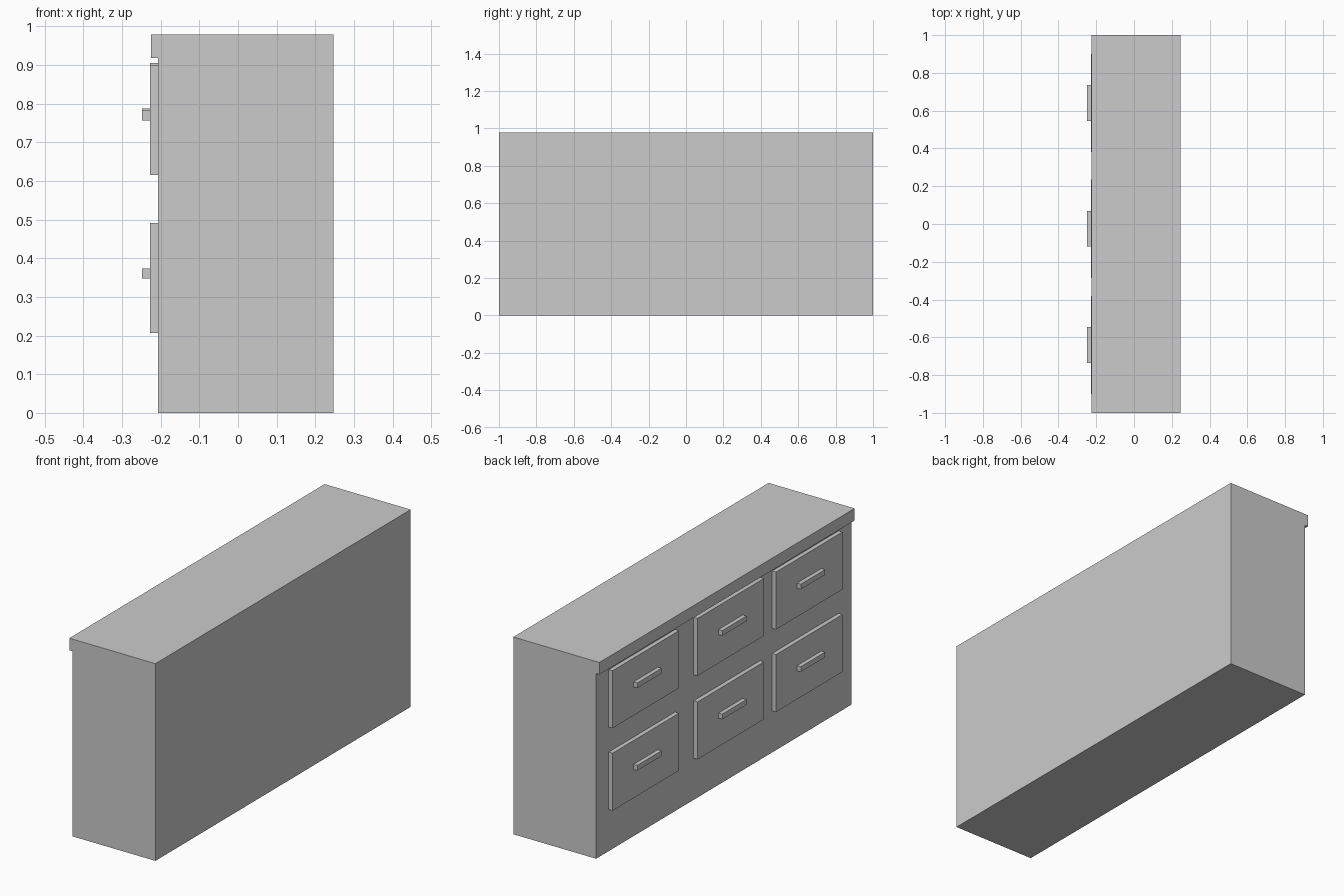
import bpy
import bmesh

if "Cube" in bpy.data.objects:
    bpy.data.objects.remove(bpy.data.objects["Cube"])


def box(name, x, y, z):
    """Box spanning the given (min, max) ranges."""
    bm = bmesh.new()
    bmesh.ops.create_cube(bm, size=1)
    for v in bm.verts:
        v.co = [r[0] if c < 0 else r[1] for c, r in zip(v.co, (x, y, z))]
    mesh = bpy.data.meshes.new(name)
    bm.to_mesh(mesh)
    bm.free()
    obj = bpy.data.objects.new(name, mesh)
    bpy.context.collection.objects.link(obj)
    return obj


def extrude_profile(name, profile, y0, y1):
    """Extrude an (x, z) outline along y."""
    bm = bmesh.new()
    face = bm.faces.new([bm.verts.new((x, y0, z)) for x, z in profile])
    out = bmesh.ops.extrude_face_region(bm, geom=[face])
    for v in out["geom"]:
        if isinstance(v, bmesh.types.BMVert):
            v.co.y = y1
    bmesh.ops.recalc_face_normals(bm, faces=bm.faces)
    mesh = bpy.data.meshes.new(name)
    bm.to_mesh(mesh)
    bm.free()
    obj = bpy.data.objects.new(name, mesh)
    bpy.context.collection.objects.link(obj)
    return obj


BACK, FRONT, LIP = 0.247, -0.207, -0.225
PANEL, GRIP = -0.228, -0.248

# Cabinet body with the overhanging top edge
extrude_profile("cabinet_body", [
    (BACK, 0), (BACK, 0.978), (LIP, 0.978), (LIP, 0.918),
    (FRONT, 0.918), (FRONT, 0)], -1, 1)

# Drawer fronts and bar handles: three columns, two rows
columns = {"left": 0.641, "middle": -0.025, "right": -0.64}
rows = {"lower": 0.206, "upper": 0.615}
for col, y in columns.items():
    for row, z in rows.items():
        # the upper middle drawer sits slightly higher
        if (col, row) == ("middle", "upper"):
            z += 0.005
        box(f"{row}_{col}_drawer", (PANEL, FRONT),
            (y - 0.26, y + 0.26), (z, z + 0.285))
        box(f"{row}_{col}_handle", (GRIP, PANEL),
            (y - 0.095, y + 0.095), (z + 0.141, z + 0.167))
